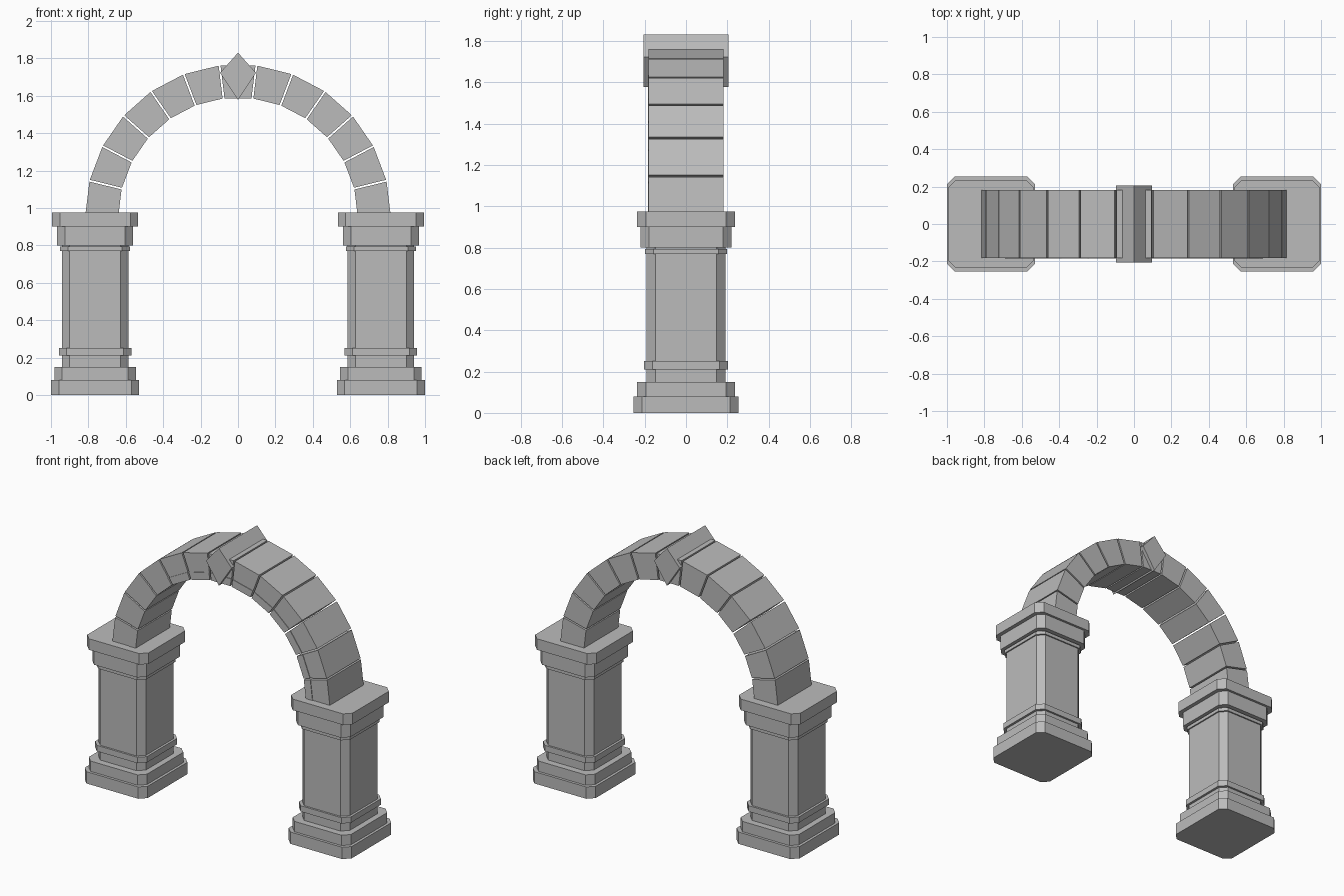
import bpy
import bmesh
import math

cube = bpy.data.objects.get("Cube")
if cube:
    bpy.data.objects.remove(cube, do_unlink=True)

stone = bpy.data.materials.new("grey stone")
stone.use_nodes = True
GREY = (0.5, 0.5, 0.5, 1)
stone.diffuse_color = GREY
stone.node_tree.nodes["Principled BSDF"].inputs["Base Color"].default_value = GREY


def extrude(bm, outline, depth):
    """Add a solid prism by sweeping a 3D outline along a vector."""
    face = bm.faces.new([bm.verts.new(p) for p in outline])
    swept = bmesh.ops.extrude_face_region(bm, geom=[face], use_keep_orig=True)
    verts = [g for g in swept["geom"] if isinstance(g, bmesh.types.BMVert)]
    bmesh.ops.translate(bm, verts=verts, vec=depth)


def finish(bm, name):
    bmesh.ops.recalc_face_normals(bm, faces=bm.faces)
    mesh = bpy.data.meshes.new(name)
    bm.to_mesh(mesh)
    bm.free()
    mesh.materials.append(stone)
    obj = bpy.data.objects.new(name, mesh)
    bpy.context.collection.objects.link(obj)
    return obj


def octagon(cx, hx, hy, cut, z):
    """Rectangle with clipped corners."""
    quarter = [(hx, hy - cut), (hx - cut, hy)]
    pts = []
    for sx, sy in ((1, 1), (-1, 1), (-1, -1), (1, -1)):
        corner = quarter if sx * sy > 0 else quarter[::-1]
        pts += [(cx + sx * x, sy * y, z) for x, y in corner]
    return pts


# Pillar tiers: name, bottom, top, half width, half depth
TIERS = [
    ("plinth", 0, 0.08, 0.236, 0.254),
    ("base_step", 0.08, 0.15, 0.218, 0.236),
    ("foot", 0.15, 0.21, 0.178, 0.19),
    ("lower_ring", 0.21, 0.25, 0.194, 0.203),
    ("shaft", 0.25, 0.77, 0.178, 0.19),
    ("upper_ring", 0.77, 0.793, 0.187, 0.199),
    ("neck", 0.793, 0.80, 0.178, 0.19),
    ("capital", 0.80, 0.90, 0.203, 0.22),
    ("cap_slab", 0.90, 0.975, 0.23, 0.236),
]
for side, sign in (("left", 1), ("right", -1)):
    for name, z0, z1, hx, hy in TIERS:
        bm = bmesh.new()
        extrude(bm, octagon(sign * 0.764, hx, hy, 0.042, z0), (0, 0, z1 - z0))
        finish(bm, f"{side}_{name}")

# Arch of wedge blocks with narrow open joints
BLOCKS, SPRING, INNER, OUTER, TRIM = 13, 0.95, 0.64, 0.817, 0.69
GAP, HALF = 0.005, 0.181
STEP = math.pi / BLOCKS


def wedge(start, r0, r1, y):
    """Four corners of one block, pulled back from its joints by GAP."""
    pts = []
    for r, end in ((r0, 0), (r1, 0), (r1, 1), (r0, 1)):
        a = start + end * STEP
        shift = -GAP if end else GAP
        pts.append((r * math.cos(a) - shift * math.sin(a), y,
                    SPRING + r * math.sin(a) + shift * math.cos(a)))
    return pts


for i in range(BLOCKS):
    bm = bmesh.new()
    extrude(bm, wedge(i * STEP, INNER, OUTER, -HALF), (0, 2 * HALF, 0))
    finish(bm, f"arch_block_{i + 1}")
    # Thin raised trim along the inner front edge; its straight chord
    # follows the block's own inner edge
    bm = bmesh.new()
    extrude(bm, wedge(i * STEP, INNER, TRIM, -HALF - 0.004), (0, 0.004, 0))
    finish(bm, f"front_trim_{i + 1}")

# Diamond keystone
bm = bmesh.new()
diamond = [(0, 1.83), (0.096, 1.722), (0, 1.577), (-0.096, 1.722)]
extrude(bm, [(x, -0.205, z) for x, z in diamond], (0, 0.41, 0))
finish(bm, "keystone")
